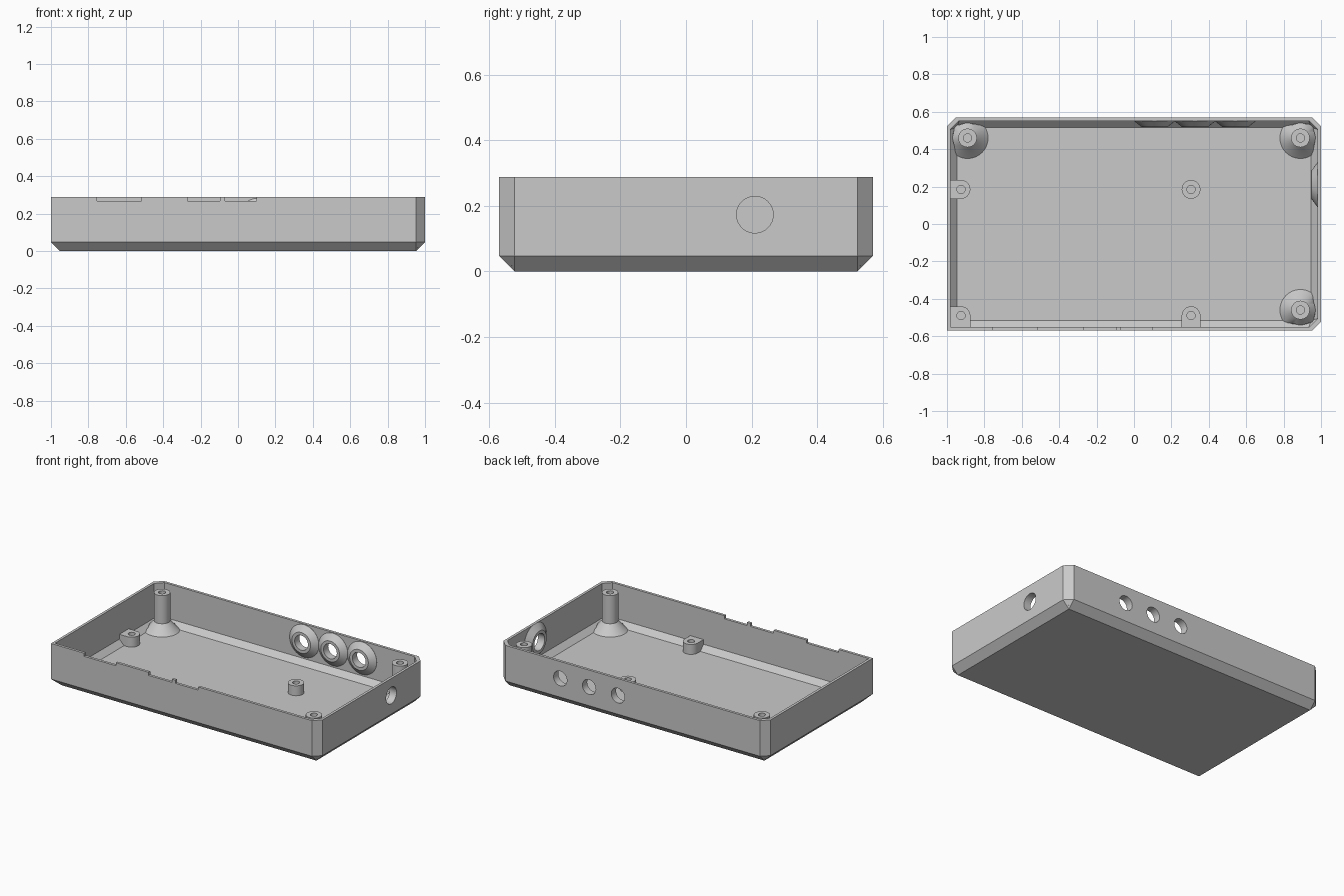
import bpy, bmesh, math
from mathutils import Matrix, Vector

cube = bpy.data.objects.get("Cube")
if cube:
    bpy.data.objects.remove(cube, do_unlink=True)

GREY = (0.59, 0.59, 0.59, 1)
mat = bpy.data.materials.new("plain grey")
mat.use_nodes = True
mat.diffuse_color = GREY
mat.node_tree.nodes["Principled BSDF"].inputs["Base Color"].default_value = GREY

HX, HY, TOP = 1.0, 0.57, 0.288    # half length, half width, rim height
CH, WALL = 0.047, 0.018           # chamfer, wall thickness


def finish(bm, name, smooth=False):
    bmesh.ops.recalc_face_normals(bm, faces=bm.faces)
    mesh = bpy.data.meshes.new(name)
    bm.to_mesh(mesh)
    bm.free()
    mesh.materials.append(mat)
    obj = bpy.data.objects.new(name, mesh)
    bpy.context.collection.objects.link(obj)
    if smooth:
        bpy.ops.object.select_all(action='DESELECT')
        obj.select_set(True)
        bpy.context.view_layer.objects.active = obj
        bpy.ops.object.shade_smooth_by_angle(angle=math.radians(30))
    return obj


def tray_solid(name, inset, z_top):
    """Chamfered block; three upright corners are cut, the front left one is square."""
    x, y = HX - inset, HY - inset
    pts = []
    for sx in (-1, 1):
        for sy in (-1, 1):
            pts.append((sx * (x - CH + inset / 1.5), sy * (y - CH + inset / 1.5), inset))
            for z in (inset / 1.5 + CH - inset / 3, z_top):
                if sx < 0 and sy < 0:
                    pts.append((-x, -y, z))
                else:
                    pts += [(sx * (x - CH), sy * y, z), (sx * x, sy * (y - CH), z)]
    bm = bmesh.new()
    for p in pts:
        bm.verts.new(p)
    bmesh.ops.convex_hull(bm, input=bm.verts)
    bmesh.ops.dissolve_limit(bm, angle_limit=0.01, verts=bm.verts, edges=bm.edges)
    return finish(bm, name)


def cut(obj, cutter):
    cutter.hide_render = True
    mod = obj.modifiers.new("cut", 'BOOLEAN')
    mod.operation, mod.solver, mod.object = 'DIFFERENCE', 'EXACT', cutter
    bpy.ops.object.select_all(action='DESELECT')
    obj.select_set(True)
    bpy.context.view_layer.objects.active = obj
    bpy.ops.object.modifier_apply(modifier=mod.name)
    bpy.data.objects.remove(cutter, do_unlink=True)


def lathe(name, profile, matrix, shape=None, segs=32):
    """Spin a closed (radius, height) profile; shape may adjust each local point."""
    bm = bmesh.new()
    rings = []
    for i in range(segs):
        a = 2 * math.pi * i / segs
        ring = []
        for r, h in profile:
            p = Vector((r * math.cos(a), r * math.sin(a), h))
            if shape:
                p = shape(p, r)
            p = matrix @ p
            # keep every point within the tray walls
            lx = min(HX - 0.01, HX - CH + p.z - 0.008)
            ly = min(HY - 0.01, HY - CH + p.z - 0.008)
            p.x = max(-lx, min(lx, p.x))
            p.y = max(-ly, min(ly, p.y))
            p.z = min(p.z, TOP)
            ring.append(bm.verts.new(p))
        rings.append(ring)
    n = len(profile)
    for i in range(segs):
        a, b = rings[i], rings[(i + 1) % segs]
        for j in range(n):
            k = (j + 1) % n
            bm.faces.new((a[j], b[j], b[k], a[k]))
    return finish(bm, name, True)


# Tray shell
tray = tray_solid("tray", 0, TOP)
cut(tray, tray_solid("cavity_cutter", WALL, 0.5))

# Shallow notches in the front rim
for x0, x1 in ((-0.755, -0.515), (-0.27, -0.095), (-0.07, 0.10)):
    bm = bmesh.new()
    bmesh.ops.create_cube(bm, size=1)
    bmesh.ops.transform(bm, verts=bm.verts, matrix=Matrix.Translation(
        ((x0 + x1) / 2, -HY, TOP)) @ Matrix.Diagonal((x1 - x0, 0.1, 0.042, 1)))
    cut(tray, finish(bm, "notch_cutter"))

# Socket holes with conical collars on the inside: place, inward turn, hole and collar radii
PORT_Z = 0.173
back = Matrix.Rotation(math.pi / 2, 4, 'X')
side = Matrix.Rotation(-math.pi / 2, 4, 'Y')
ports = [("back_collar", (x, HY - 0.011, PORT_Z), back, 0.05, 0.11) for x in (0.11, 0.326, 0.542)]
ports.append(("side_collar", (HX - 0.011, 0.21, PORT_Z), side, 0.056, 0.12))
for name, place, turn, hole, collar in ports:
    m = Matrix.Translation(place) @ turn
    bm = bmesh.new()
    bmesh.ops.create_cone(bm, cap_ends=True, segments=32, radius1=hole,
                          radius2=hole, depth=0.1, matrix=m)
    cut(tray, finish(bm, "hole_cutter"))
    lathe(name, [(hole, 0), (collar, 0), (collar, 0.008), (hole + 0.02, 0.04), (hole, 0.04)], m)

# Tall screw posts with flared feet in three corners
PIN, POST = 0.022, 0.05
for sx, sy in ((-1, 1), (1, 1), (1, -1)):
    lathe("corner_post", [(0, 0.01), (0.11, 0.01), (0.11, 0.018), (0.08, 0.047), (POST, 0.08),
                          (POST, 0.27), (PIN, 0.27), (PIN, 0.1), (0, 0.1)],
          Matrix.Translation((0.89 * sx, 0.46 * sy, 0)))


def wall_shape(sx, sy):
    """Square off a round standoff and stretch it towards the walls on the given sides."""
    def shape(p, r):
        if r < POST or not (p.x * sx > 0.001 or p.y * sy > 0.001):
            return p
        k = r / max(abs(p.x), abs(p.y))
        x, y = p.x * k, p.y * k
        return Vector((x * 1.4 if x * sx > 0 else x, y * 1.4 if y * sy > 0 else y, p.z))
    return shape


# Short board standoffs, joined to the nearest walls
for x, y, sx, sy in ((0.305, 0.185, 0, 0), (-0.925, 0.185, -1, 0),
                     (0.305, -0.49, 0, -1), (-0.925, -0.49, -1, -1)):
    lathe("standoff", [(0, 0.01), (POST, 0.01), (POST, 0.047), (POST, 0.085),
                       (PIN, 0.085), (PIN, 0.03), (0, 0.03)],
          Matrix.Translation((x, y, 0)), wall_shape(sx, sy))
